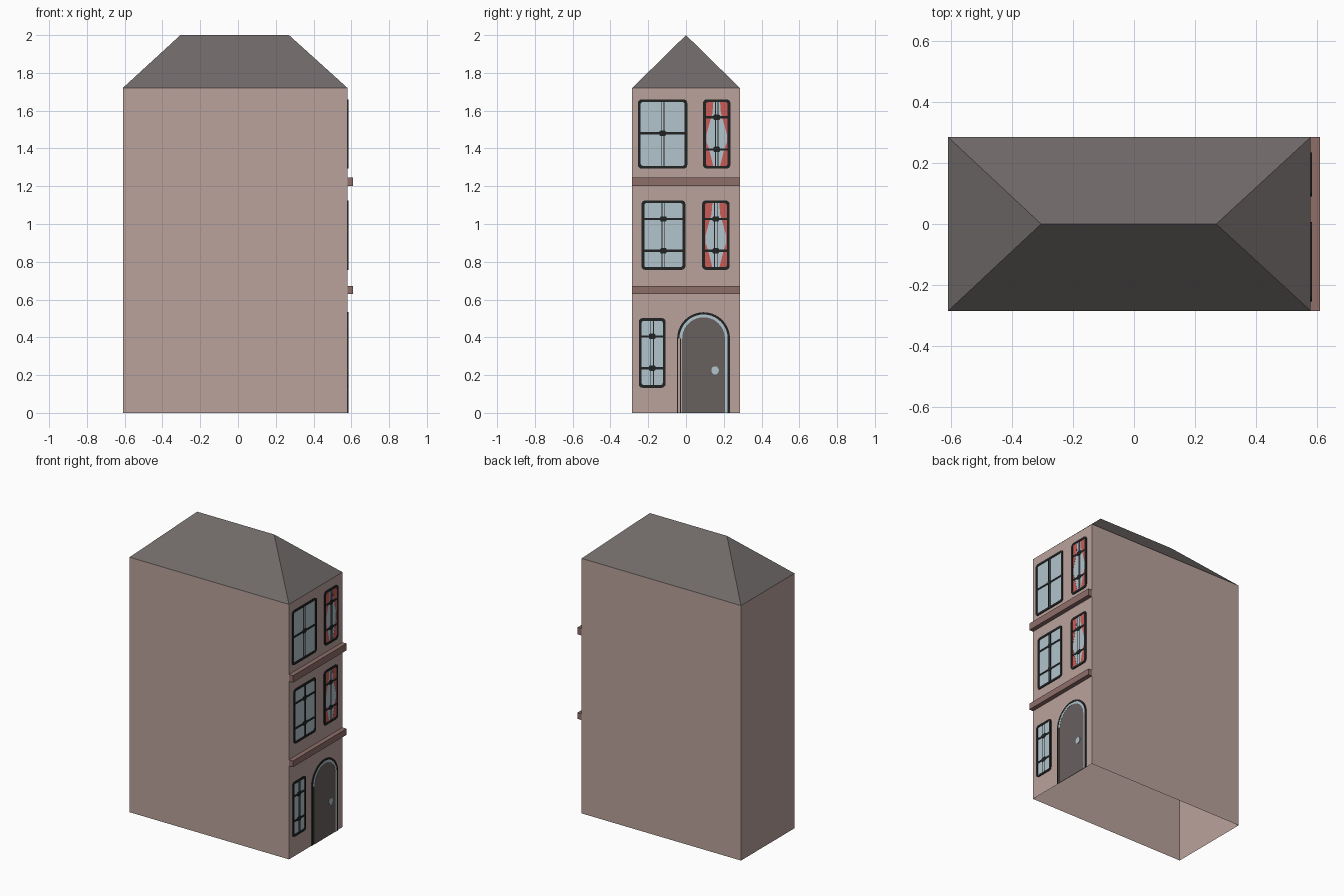
import bpy, bmesh, math

if "Cube" in bpy.data.objects:
    bpy.data.objects.remove(bpy.data.objects["Cube"])


def material(name, srgb):
    m = bpy.data.materials.new(name)
    lin = [((c / 255 + 0.055) / 1.055) ** 2.4 for c in srgb]
    m.diffuse_color = (*lin, 1)
    m.use_nodes = True
    m.node_tree.nodes["Principled BSDF"].inputs["Base Color"].default_value = m.diffuse_color
    return m


WALL = material("wall_pink", (186, 162, 156))
LEDGE = material("ledge_brown", (142, 110, 105))
ROOF = material("roof_grey", (112, 106, 105))
DOOR = material("door_grey", (103, 96, 95))
GLASS = material("pale_glass", (178, 195, 204))
FRAME = material("frame_black", (33, 35, 36))
CURTAIN = material("curtain_red", (203, 92, 87))

X0, X1, Y, EAVES, TOP = -0.61, 0.58, 0.285, 1.72, 2.0


def finish(name, bm, mat, recalc=True):
    if recalc:
        bmesh.ops.recalc_face_normals(bm, faces=bm.faces)
    me = bpy.data.meshes.new(name)
    bm.to_mesh(me)
    bm.free()
    me.materials.append(mat)
    ob = bpy.data.objects.new(name, me)
    bpy.context.collection.objects.link(ob)
    return ob


def plates(name, outlines, depth, mat):
    """Thin plates on the facade, each from a (y, z) outline."""
    bm = bmesh.new()
    for pts in outlines:
        f = bm.faces.new([bm.verts.new((X1, y, z)) for y, z in pts])
        ext = bmesh.ops.extrude_face_region(bm, geom=[f])
        for v in ext["geom"]:
            if isinstance(v, bmesh.types.BMVert):
                v.co.x += depth
    return finish(name, bm, mat)


def ring(name, outer, inner, depth, mat, closed=True):
    """Raised band between two outlines with equal point counts."""
    n = len(outer)
    spans = range(n if closed else n - 1)
    quads = [(outer[i], outer[(i + 1) % n], inner[(i + 1) % n], inner[i]) for i in spans]
    return plates(name, quads, depth, mat)


def rect(y0, y1, z0, z1):
    return [(y0, z0), (y1, z0), (y1, z1), (y0, z1)]


def rounded(y0, y1, z0, z1, r, seg=3):
    pts = []
    for k, (cy, cz) in enumerate(rect(y0 + r, y1 - r, z0 + r, z1 - r)):
        for s in range(seg + 1):
            a = math.pi + (k + s / seg) * math.pi / 2
            pts.append((cy + r * math.cos(a), cz + r * math.sin(a)))
    return pts


# Walls: open box without floor
bm = bmesh.new()
base = [(X0, -Y), (X1, -Y), (X1, Y), (X0, Y)]
low = [bm.verts.new((x, y, 0)) for x, y in base]
high = [bm.verts.new((x, y, EAVES)) for x, y in base]
for i in range(4):
    j = (i + 1) % 4
    bm.faces.new((low[i], low[j], high[j], high[i]))
finish("walls", bm, WALL, False)

# Hipped roof
bm = bmesh.new()
a, b, c, d = [bm.verts.new((x, y, EAVES)) for x, y in base]
left, right = [bm.verts.new((x, 0, TOP)) for x in (-0.305, 0.27)]
for f in ((a, b, right, left), (b, c, right), (c, d, left, right), (d, a, left)):
    bm.faces.new(f)
finish("roof", bm, ROOF, False)

# Ledges between the floors
for name, z0, z1 in (("lower_ledge", 0.63, 0.672), ("upper_ledge", 1.20, 1.247)):
    plates(name, [rect(-Y, Y, z0, z1)], 0.03, LEDGE)


def window(name, y0, y1, z0, z1, transoms, curtains=False):
    t = 0.015
    mid = (y0 + y1) / 2
    plates(name + "_glass", [rounded(y0 + 0.004, y1 - 0.004, z0 + 0.004, z1 - 0.004, 0.016)], 0.002, GLASS)
    ring(name + "_frame", rounded(y0, y1, z0, z1, 0.02),
         rounded(y0 + t, y1 - t, z0 + t, z1 - t, 0.01), 0.005, FRAME)
    # Double centre bar, crossbars and joint blocks
    bars = [rect(mid + s * 0.007 - 0.002, mid + s * 0.007 + 0.002, z0 + t, z1 - t) for s in (-1, 1)]
    plates(name + "_centre_bars", bars, 0.004, FRAME)
    plates(name + "_crossbars", [rect(y0 + t, y1 - t, z - 0.006, z + 0.006) for z in transoms], 0.0045, FRAME)
    plates(name + "_joints", [rounded(mid - 0.017, mid + 0.017, z - 0.014, z + 0.014, 0.006)
                              for z in transoms], 0.005, FRAME)
    # Curtains: wide at top and bottom, tied back in the middle
    if curtains:
        h = z1 - z0
        profile = [(0.97, 0.055), (0.8, 0.05), (0.65, 0.034), (0.5, 0.019),
                   (0.38, 0.019), (0.3, 0.03), (0.15, 0.044), (0.03, 0.055)]
        sides = []
        for edge, s in ((y0, 1), (y1, -1)):
            sides.append([(edge + s * 0.01, z0 + 0.03 * h), (edge + s * 0.01, z0 + 0.97 * h)]
                         + [(edge + s * w, z0 + k * h) for k, w in profile])
        plates(name + "_curtains", sides, 0.003, CURTAIN)


window("top_wide_window", -0.255, 0.007, 1.293, 1.66, [1.48])
window("top_narrow_window", 0.09, 0.235, 1.293, 1.66, [1.565, 1.395], True)
window("middle_wide_window", -0.236, -0.003, 0.757, 1.125, [1.027, 0.858])
window("middle_narrow_window", 0.085, 0.231, 0.757, 1.125, [1.027, 0.858], True)
window("ground_window", -0.25, -0.108, 0.133, 0.502, [0.405, 0.237])

# Arched door
CY, SPRING = 0.093, 0.393


def arch(r, left_foot=True):
    pts = [(CY - r, 0)] if left_foot else []
    pts += [(CY - r * math.cos(math.pi * i / 20), SPRING + r * math.sin(math.pi * i / 20))
            for i in range(21)]
    return pts + [(CY + r, 0)]


plates("door", [arch(0.115)], 0.003, DOOR)
ring("door_surround", arch(0.129, False), arch(0.113, False), 0.004, GLASS, False)
ring("door_outline", arch(0.14, False), arch(0.128, False), 0.005, FRAME, False)
plates("door_left_lines", [rect(y, y + 0.005, 0, SPRING) for y in (-0.047, -0.032)], 0.004, FRAME)

# Door knob
plates("door_knob", [[(0.154 + 0.02 * math.cos(i * math.pi / 8), 0.225 + 0.022 * math.sin(i * math.pi / 8))
                      for i in range(16)]], 0.006, GLASS)
